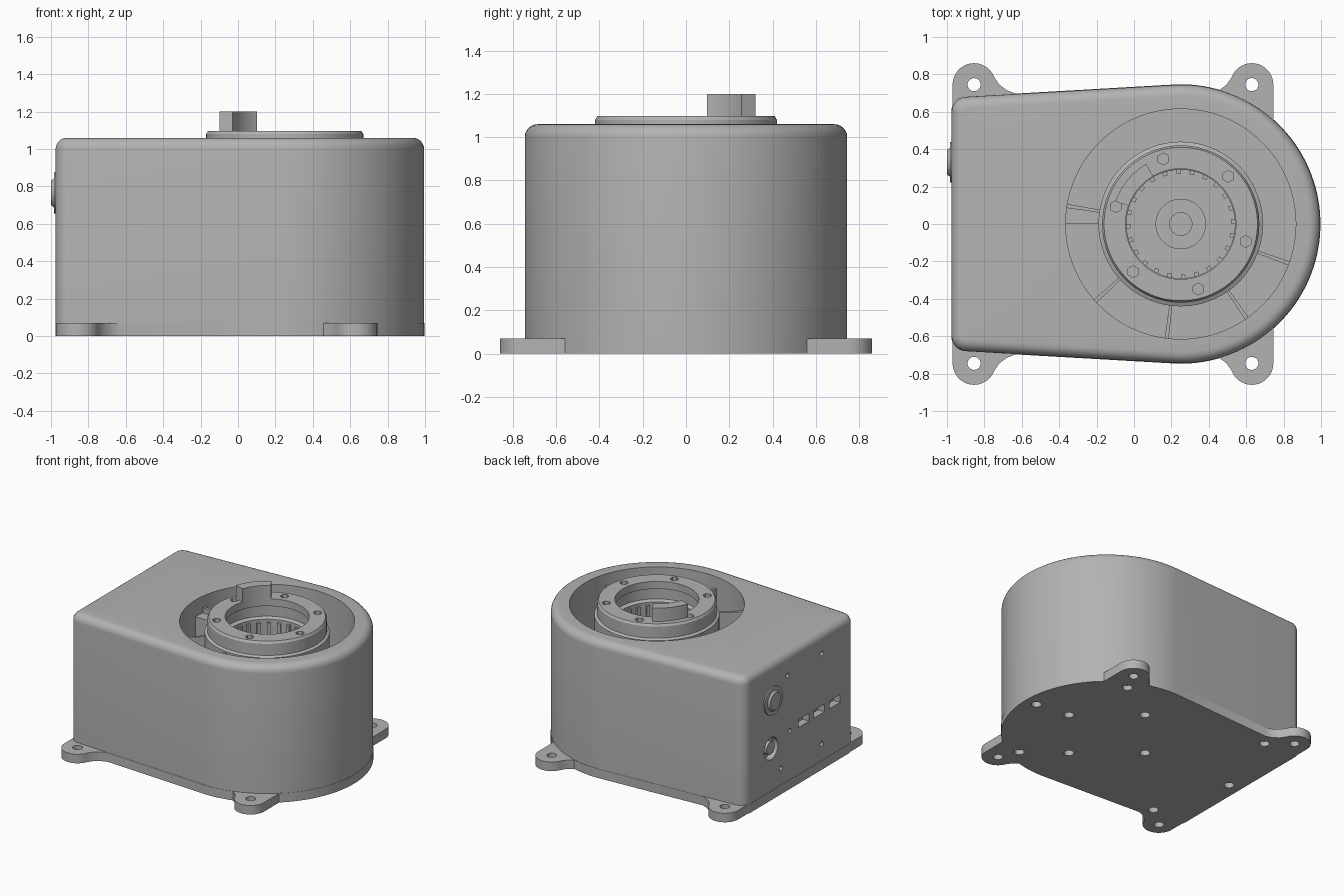
import bpy, bmesh
from math import cos, sin, pi, radians
from mathutils import Matrix, Vector

if "Cube" in bpy.data.objects:
    bpy.data.objects.remove(bpy.data.objects["Cube"])

grey = bpy.data.materials.new("housing_grey")
grey.use_nodes = True
grey.diffuse_color = (0.45, 0.45, 0.45, 1)
grey.node_tree.nodes["Principled BSDF"].inputs["Base Color"].default_value = (0.45, 0.45, 0.45, 1)

CX = 0.25          # axis of the round end
PIT = 0.3          # floor height of the round well
SIDES = 128


def finish(name, bm):
    bmesh.ops.recalc_face_normals(bm, faces=bm.faces)
    mesh = bpy.data.meshes.new(name)
    bm.to_mesh(mesh)
    bm.free()
    mesh.materials.append(grey)
    obj = bpy.data.objects.new(name, mesh)
    bpy.context.collection.objects.link(obj)
    return obj


def activate(obj):
    bpy.ops.object.select_all(action='DESELECT')
    obj.select_set(True)
    bpy.context.view_layer.objects.active = obj


def smooth(obj):
    activate(obj)
    bpy.ops.object.shade_smooth_by_angle(angle=radians(30))


def combine(obj, others, operation):
    activate(obj)
    for other in others:
        mod = obj.modifiers.new("cut", 'BOOLEAN')
        mod.operation, mod.solver, mod.object = operation, 'EXACT', other
        bpy.ops.object.modifier_apply(modifier=mod.name)
        bpy.data.objects.remove(other)


def loft(name, loops, closed=False):
    """Skin equal-length loops; cap the ends, or join last to first."""
    bm = bmesh.new()
    rings = [[bm.verts.new(p) for p in loop] for loop in loops]
    n = len(rings[0])
    pairs = list(zip(rings, rings[1:])) + ([(rings[-1], rings[0])] if closed else [])
    for a, b in pairs:
        for i in range(n):
            j = (i + 1) % n
            bm.faces.new((a[i], a[j], b[j], b[i]))
    if not closed:
        bm.faces.new(rings[0])
        bm.faces.new(rings[-1])
    return finish(name, bm)


def prism(name, points, z0, z1):
    return loft(name, [[(x, y, z) for x, y in points] for z in (z0, z1)])


def circle(r, z, n=SIDES, cx=CX, cy=0):
    return [(cx + r * cos((i + .5) * 2 * pi / n), cy + r * sin((i + .5) * 2 * pi / n), z)
            for i in range(n)]


def outline(inset, z):
    """One big round end and two small rounded corners."""
    discs = [(CX, 0, 0.745), (-0.895, 0.6, 0.08), (-0.895, -0.6, 0.08)]
    pts = []
    for i in range(SIDES):
        a = (i + .5) * 2 * pi / SIDES
        x, y, r = max(discs, key=lambda d: d[0] * cos(a) + d[1] * sin(a) + d[2])
        pts.append((x + (r - inset) * cos(a), y + (r - inset) * sin(a), z))
    return pts


def peg(name, x, y, z0, z1, r, n=24, r2=None):
    return loft(name, [circle(r, z0, n, x, y), circle(r2 or r, z1, n, x, y)])


def side_peg(name, y, z, x0, x1, r, n=24, r2=None):
    obj = peg(name, 0, 0, x0, x1, r, n, r2)
    obj.data.transform(Matrix.Translation((0, y, z)) @ Matrix.Rotation(pi / 2, 4, 'Y'))
    return obj


def sector(name, r0, r1, a0, a1, z0, z1, steps=10):
    angles = [radians(a0 + (a1 - a0) * i / steps) for i in range(steps + 1)]
    pts = [(CX + r1 * cos(a), r1 * sin(a)) for a in angles]
    pts += [(CX + r0 * cos(a), r0 * sin(a)) for a in reversed(angles)]
    return prism(name, pts, z0, z1)


# housing with rounded top edge and a round well
FILLET = 0.06
loops = [outline(0, 0.04)]
for i in range(7):
    a = i / 6 * pi / 2
    loops.append(outline(FILLET * (1 - cos(a)), 1.0 + FILLET * sin(a)))
loops += [circle(0.615, 1.06), circle(0.615, PIT)]
housing = loft("housing", loops)

# sockets, slots and screw holes in the flat end panel
cuts = [side_peg("socket_cut", 0.35, 0.4, -1.05, -0.93, 0.085)]
for y, z in ((.15, .89), (-.27, .9), (.23, .2), (-.27, .2), (.12, .45)):
    cuts.append(side_peg("screw_cut", y, z, -1.05, -0.95, 0.018, 12))
for y in (-0.05, -0.24, -0.43):
    rect = [(-1.05, y - .065), (-.92, y - .065), (-.92, y + .065), (-1.05, y + .065)]
    cuts.append(prism("slot_cut", rect, 0.435, 0.495))
combine(housing, cuts, 'DIFFERENCE')
smooth(housing)

smooth(side_peg("socket_core", 0.35, 0.4, -0.97, -0.92, 0.05))
smooth(side_peg("power_button_bezel", 0.33, 0.765, -0.985, -0.96, 0.11))
smooth(side_peg("power_button", 0.33, 0.765, -1.0, -0.97, 0.065, r2=0.09))

# base plate with four mounting ears
base = loft("base_plate", [outline(-0.002, 0), outline(-0.002, 0.07)])
ears, holes = [], []
for cx, out in ((-0.855, -1), (0.63, 1)):
    for side in (-1, 1):
        pts = [(0.115, -0.345)]
        pts += [(0.115 * cos(radians(a)), 0.115 * sin(radians(a))) for a in range(0, 161, 10)]
        pts += [(-.135, 0), (-.175, -.03), (-.235, -.052), (-.25, -.345)]
        pts = [(cx + out * u, side * (0.745 + v)) for u, v in pts]
        ears.append(prism("ear", pts, 0, 0.07))
        holes.append(peg("ear_hole", cx, side * 0.745, -0.1, 0.2, 0.035))
combine(base, ears, 'UNION')

# screw pockets underneath
spots = [(CX + .38 * cos(radians(a)), .38 * sin(radians(a))) for a in (5, 95, 185, 275)]
spots += [(.9, 0), (.56, .594), (.56, -.594), (-.69, .61), (-.69, -.61), (-.876, 0)]
holes += [peg("pocket", x, y, -0.1, 0.045, 0.036) for x, y in spots]
combine(base, holes, 'DIFFERENCE')
smooth(base)

# hollow bearing ring standing in the well
profile = [(.44, PIT - .01), (.44, .98), (.42, .99), (.42, 1.08), (.41, 1.097), (.295, 1.097),
           (.295, 1.04), (.32, 1.03), (.32, .95), (.29, .94), (.29, PIT - .01)]
ring = loft("bearing_ring", [circle(r, z) for r, z in profile], closed=True)
combine(ring, [peg("screw_cut", CX + .36 * cos(radians(a)), .36 * sin(radians(a)),
                   1.05, 1.2, 0.032, 6) for a in range(45, 400, 60)], 'DIFFERENCE')
smooth(ring)

# raised key on the ring
sector("index_key", 0.295, 0.37, 120, 161, 1.08, 1.2)

# vertical ribs lining the bore
for k in range(24):
    sector("bore_rib", 0.27, 0.3, k * 15, k * 15 + 5, PIT - .005, 0.92, 2)

# hollow shaft in the middle
shaft = loft("hollow_shaft", [circle(r, z, 48) for r, z in
             ((.135, PIT - .005), (.135, .7), (.06, .7), (.06, PIT - .005))], closed=True)
smooth(shaft)

# radial webs between ring and well wall
for a in (171, 222, 263, 305, 340):
    sector("well_web", 0.43, 0.62, a - 1, a + 1, PIT - .005, 0.97, 2)
sector("cable_stop", 0.43, 0.62, 171, 180, PIT - .005, 0.93, 4)
